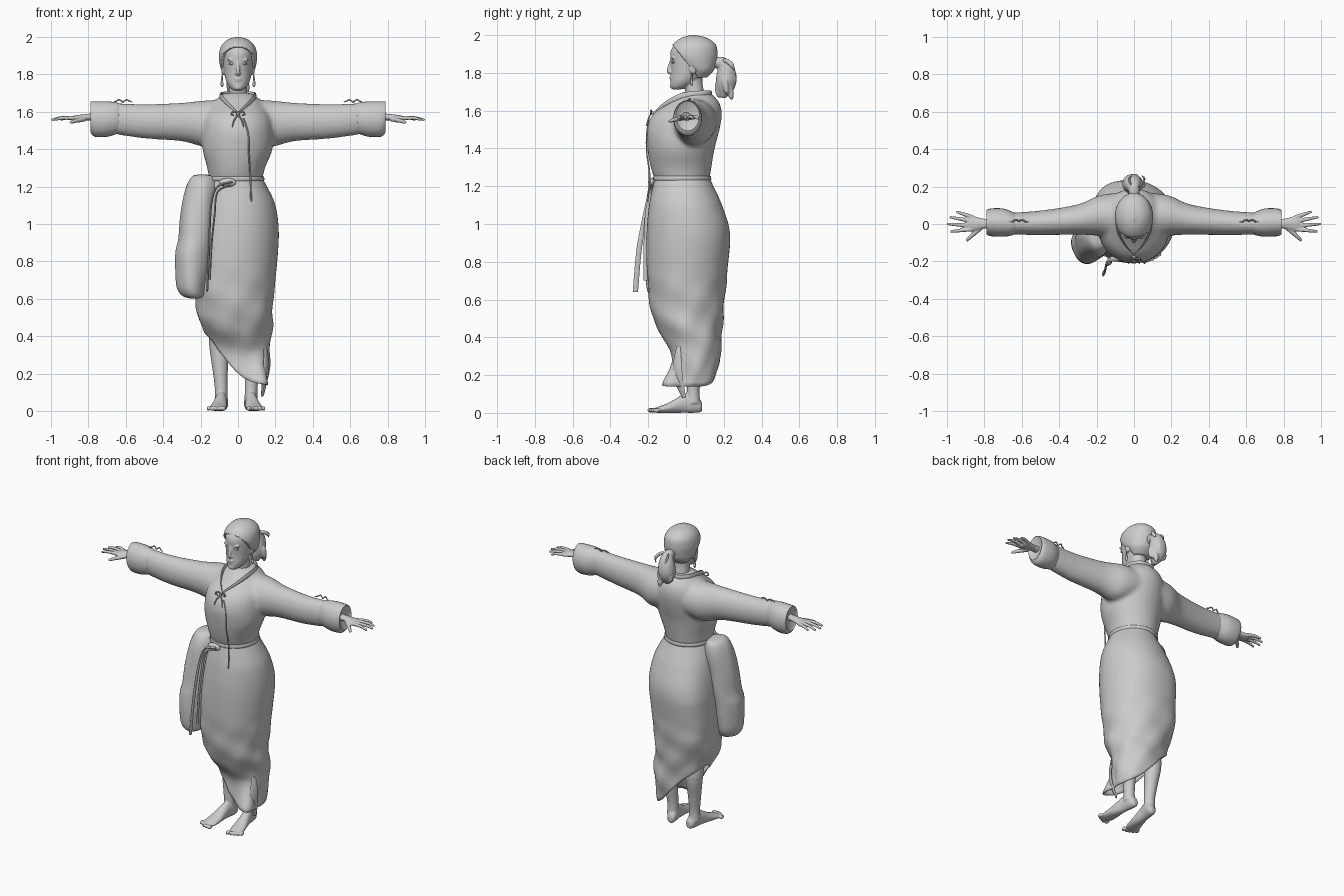
import bpy, bmesh, math
from mathutils import Vector, Matrix

clay = bpy.data.materials.new("plain_grey")
clay.diffuse_color = (0.6, 0.6, 0.6, 1)


def refine(rows, k=4):
    """Catmull-Rom subdivision of a list of number tuples."""
    out = []
    for i in range(len(rows) - 1):
        p = [rows[max(i - 1, 0)], rows[i], rows[i + 1], rows[min(i + 2, len(rows) - 1)]]
        for j in range(k):
            t = j / k
            out.append(tuple(0.5 * (2 * b + (c - a) * t + (2 * a - 5 * b + 4 * c - d) * t * t
                             + (3 * b - a - 3 * c + d) * t ** 3) for a, b, c, d in zip(*p)))
    return out + [tuple(rows[-1])]


def loft(bm, rings, cap=True):
    vs = [[bm.verts.new(p) for p in r] for r in rings]
    n = len(vs[0])
    for a, b in zip(vs, vs[1:]):
        for i in range(n):
            bm.faces.new((a[i], a[(i + 1) % n], b[(i + 1) % n], b[i]))
    if cap:
        bm.faces.new(vs[0])
        bm.faces.new(vs[-1])


def bands(bm, rows, axis="z", sx=1, ox=0.0, shear=0.0, n=28, k=4):
    """Loft ellipses given as (t, a0, a1, b0, b1) along an axis."""
    rings = []
    for t, a0, a1, b0, b1 in refine(rows, k):
        ring = []
        for i in range(n):
            th = 2 * math.pi * i / n
            a = (a0 + a1) / 2 + (a1 - a0) / 2 * math.cos(th)
            b = (b0 + b1) / 2 + (b1 - b0) / 2 * math.sin(th)
            x, y, z = {"z": (a, b, t), "x": (t, a, b), "y": (a - shear * t, t, b)}[axis]
            ring.append((sx * (x + ox), y, z))
        rings.append(ring)
    loft(bm, rings)


def tube(bm, pts, n=10, k=4, flat=1.0, side=(0, 0, 1)):
    """Round or flattened tube through (x, y, z, radius) points."""
    pts = refine(pts, k)
    rings = []
    for i, p in enumerate(pts):
        c = Vector(p[:3])
        d = Vector(pts[min(i + 1, len(pts) - 1)][:3]) - Vector(pts[max(i - 1, 0)][:3])
        u = d.cross(Vector(side)).normalized()
        v = d.cross(u).normalized()
        rings.append([c + p[3] * (u * math.cos(6.28319 * j / n) * flat + v * math.sin(6.28319 * j / n))
                      for j in range(n)])
    loft(bm, rings)


def ball(bm, c, r, rot=0.0):
    m = Matrix.Translation(c) @ Matrix.Rotation(rot, 4, "X") @ Matrix.Diagonal((*r, 1))
    bmesh.ops.create_uvsphere(bm, u_segments=16, v_segments=10, radius=1, matrix=m)


def make(name, bm, voxel=0, relax=0, thick=0):
    bmesh.ops.recalc_face_normals(bm, faces=bm.faces)
    me = bpy.data.meshes.new(name)
    bm.to_mesh(me)
    bm.free()
    me.materials.append(clay)
    ob = bpy.data.objects.new(name, me)
    bpy.context.collection.objects.link(ob)
    bpy.ops.object.select_all(action="DESELECT")
    ob.select_set(True)
    bpy.context.view_layer.objects.active = ob
    bpy.ops.object.shade_smooth_by_angle(angle=math.radians(50))
    if thick:
        ob.modifiers.new("thickness", "SOLIDIFY").thickness = thick
    if voxel:
        m = ob.modifiers.new("merge", "REMESH")
        m.mode, m.voxel_size, m.use_smooth_shade = "VOXEL", voxel, True
    if relax:
        m = ob.modifiers.new("relax", "SMOOTH")
        m.iterations, m.factor = relax, 0.5


new = bmesh.new
F = (0, 1, 0)

# Blouse: torso and sleeves merged into one soft surface
bm = new()
bands(bm, [(1.235, -.155, .13, -.165, .125), (1.3, -.165, .145, -.187, .135), (1.4, -.19, .185, -.205, .152),
           (1.5, -.19, .19, -.21, .178), (1.58, -.18, .18, -.175, .19), (1.64, -.14, .14, -.1, .178),
           (1.68, -.1, .1, -.05, .145), (1.7, -.07, .07, -.015, .12)])
for s in (1, -1):
    bands(bm, [(.04, -.09, .17, 1.44, 1.665), (.18, -.065, .155, 1.415, 1.66), (.3, -.057, .105, 1.442, 1.648),
               (.5, -.06, .072, 1.457, 1.64), (.66, -.055, .06, 1.48, 1.647)], "x", s)
make("blouse", bm, .011, 8)

# Turned-back cuffs, closing in around the wrist
for s, side in ((1, "left"), (-1, "right")):
    bm = new()
    bands(bm, [(.63, -.05, .055, 1.485, 1.642), (.65, -.06, .065, 1.48, 1.65), (.7, -.068, .083, 1.466, 1.655),
               (.765, -.065, .083, 1.466, 1.655), (.788, -.056, .073, 1.49, 1.653), (.784, -.05, .066, 1.5, 1.645),
               (.77, -.028, .03, 1.545, 1.6)], "x", s, k=3)
    make(side + "_cuff", bm)
    # Small lace bow on the sleeve
    bm = new()
    for e in (-1, 1):
        tube(bm, [(s * .615, .015, 1.65, .004), (s * (.615 + e * .018), .022, 1.664, .004),
                  (s * (.615 + e * .035), .012, 1.657, .004), (s * (.615 + e * .05), .01, 1.652, .003)], 6)
    make(side + "_sleeve_lace", bm)
    # Hand: forearm, palm and splayed fingers
    bm = new()
    bands(bm, [(.66, -.035, .035, 1.54, 1.6), (.77, -.025, .025, 1.552, 1.592), (.81, -.027, .03, 1.553, 1.588),
               (.86, -.038, .043, 1.548, 1.582), (.888, -.035, .04, 1.552, 1.576)], "x", s, n=16)
    for y0, x1, y1 in ((.036, .95, .066), (.014, .985, .037), (-.01, .998, 0), (-.028, .982, -.04)):
        tube(bm, [(s * .86, y0, 1.565, .0115), (s * (.4 * .86 + .6 * x1), .4 * y0 + .6 * y1, 1.567, .01),
                  (s * x1, y1, 1.556, .0065)], 8)
    tube(bm, [(s * .82, -.02, 1.562, .015), (s * .865, -.06, 1.552, .012), (s * .895, -.09, 1.542, .008)], 8)
    make(side + "_hand", bm, .0045, 2)

# Skirt: closed around the hips, with a slanting hem, drape folds and a kicked-out corner
table = refine([(1.255, -.13, .125, -.162, .12), (1.2, -.16, .155, -.175, .145), (1.1, -.19, .2, -.195, .19),
                (.95, -.21, .218, -.207, .23), (.75, -.22, .205, -.205, .215), (.55, -.22, .185, -.185, .2),
                (.45, -.195, .182, -.155, .19), (.3, -.14, .172, -.075, .182), (.06, -.1, .15, -.085, .14)], 8)


def bump(th, centre, width):
    turn = (th - centre + math.pi) % (2 * math.pi) - math.pi
    return math.exp(-(turn / width) ** 2)


def skirt_point(th, z):
    for p, q in zip(table, table[1:]):
        if p[0] >= z >= q[0]:
            f = (p[0] - z) / (p[0] - q[0])
            _, x0, x1, y0, y1 = [a + (b - a) * f for a, b in zip(p, q)]
            break
    fold = max(0, min(1, (.8 - z) / .35))
    r = 1 + .025 * fold * math.sin(3 * th + 32 * z) + .018 * fold * math.sin(7 * th - 22 * z)
    r += .62 * bump(th, -1.0, .36) * max(0, min(1, (.32 - z) / .17))
    hips = max(0, min(1, (1.2 - z) / .3, (z - .45) / .2))
    r += hips * (.15 * bump(th, 2.36, .5) + .07 * bump(th, -2.36, .5))
    return ((x0 + x1) / 2 + r * (x1 - x0) / 2 * math.cos(th), (y0 + y1) / 2 + r * (y1 - y0) / 2 * math.sin(th), z)


bm = new()
rings = []
for j in range(49):
    ring = []
    for i in range(80):
        th = 2 * math.pi * i / 80
        c = math.cos(th + .2)
        hem = .21 - .15 * c + .08 * c * c
        ring.append(skirt_point(th, 1.255 + (hem - 1.255) * j / 48))
    rings.append(ring)
loft(bm, rings, cap=False)
make("skirt", bm, thick=.006)

# Loose strip of the skirt hanging over the left shin
bm = new()
tube(bm, [(.145, -.04, .35, .012), (.15, -.045, .27, .025), (.145, -.04, .18, .028), (.13, -.01, .08, .012)],
     12, 4, .3, (.6, 1, 0))
make("skirt_loose_strip", bm)

# Waistband, knot and hanging sash ends
bm = new()
rings = []
for z, g in ((1.23, .0), (1.235, .004), (1.25, .003), (1.255, .0)):
    rings.append([(-.01 + (.147 + g) * math.cos(a), -.02 + (.15 + g) * math.sin(a), z)
                  for a in (2 * math.pi * i / 48 for i in range(48))])
loft(bm, rings)
make("waistband", bm)
bm = new()
ball(bm, (-.055, -.176, 1.222), (.045, .016, .024))
make("sash_knot", bm)
bm = new()
tube(bm, [(-.03, -.185, 1.225, .016), (-.11, -.185, 1.2, .014), (-.14, -.2, 1.12, .012), (-.15, -.225, 1.0, .013),
          (-.155, -.25, .85, .014), (-.165, -.268, .64, .014)], 8, 5, .4, F)
tube(bm, [(-.04, -.18, 1.21, .014), (-.11, -.185, 1.17, .012), (-.125, -.205, 1.05, .012),
          (-.14, -.212, .9, .012), (-.15, -.215, .7, .01)], 8, 5, .4, F)
make("sash_ends", bm)

# Long gathered bundle of cloth hung on the right hip
bm = new()
bands(bm, [(1.265, -.21, -.175, -.08, -.03), (1.25, -.25, -.13, -.13, .02), (1.18, -.282, -.11, -.165, .035),
           (1.05, -.307, -.125, -.185, .025), (.92, -.318, -.14, -.2, .015), (.85, -.333, -.15, -.21, .005),
           (.75, -.333, -.16, -.212, -.005), (.66, -.325, -.175, -.205, -.02), (.615, -.295, -.185, -.185, -.05),
           (.602, -.255, -.215, -.15, -.1)], n=36)
for v in bm.verts:  # gentle gathers
    a = math.atan2(v.co.y + .09, v.co.x + .23)
    w = 1 + .025 * math.sin(5 * a + 6 * v.co.z)
    v.co.x, v.co.y = -.23 + (v.co.x + .23) * w, -.09 + (v.co.y + .09) * w
make("hip_bundle", bm)

# Legs and bare feet
for s, side, ox in ((1, "left", .07), (-1, "right", .09)):
    bm = new()
    bands(bm, [(.086, -.016, .016, .012, .05), (.075, -.027, .027, .003, .07), (.045, -.032, .032, 0, .095),
               (0, -.031, .031, 0, .105), (-.05, -.037, .037, 0, .078), (-.1, -.044, .044, 0, .05),
               (-.15, -.044, .044, 0, .032), (-.165, -.035, .035, .003, .025)], "y", s, ox, .13, 20, 3)
    tube(bm, [(s * ox, .04, .05, .036), (s * ox, .038, .12, .034), (s * (ox + .005), .045, .22, .041),
              (s * (ox + .01), .055, .36, .055), (s * (ox + .01), .03, .5, .06), (s * (ox + .01), .01, .75, .08)],
         16, 4, 1, F)
    for i, y in enumerate((-.186, -.185, -.178, -.168, -.155)):
        w = .0135 if i == 0 else .0085
        ball(bm, (s * (ox - .012 + .019 * i + (.004 if i else 0)), y, .014), (w, .02, .013))
    make(side + "_leg_and_foot", bm, .0055, 2)

# Head with jaw, nose, brow, lips and neck merged
bm = new()
bands(bm, [(1.712, -.022, .022, -.07, -.03), (1.728, -.042, .042, -.081, .02), (1.76, -.062, .062, -.082, .07),
           (1.81, -.075, .075, -.079, .12), (1.87, -.082, .082, -.083, .145), (1.92, -.084, .084, -.08, .15),
           (1.965, -.066, .066, -.045, .125), (1.988, -.03, .03, 0, .08)])
tube(bm, [(0, .06, 1.6, .07), (0, .05, 1.67, .053), (0, .04, 1.74, .048), (0, .04, 1.8, .05)], 18, 4, 1, F)
tube(bm, [(0, -.075, 1.872, .008), (0, -.084, 1.845, .009), (0, -.093, 1.812, .011), (0, -.082, 1.8, .01)],
     10, 3, 1, (1, 0, 0))
ball(bm, (0, -.08, 1.777), (.02, .008, .006))
ball(bm, (0, -.079, 1.767), (.017, .008, .006))
ball(bm, (0, -.073, 1.73), (.02, .012, .014))
for s in (1, -1):
    ball(bm, (s * .036, -.07, 1.878), (.024, .009, .006))
    ball(bm, (s * .01, -.084, 1.806), (.007, .008, .006))
    ball(bm, (s * .08, .035, 1.825), (.01, .02, .032), .2)
make("head", bm, .005, 3)
for s, side in ((1, "left"), (-1, "right")):
    bm = new()
    ball(bm, (s * .033, -.066, 1.857), (.016, .012, .007))
    make(side + "_eye", bm)
    bm = new()
    tube(bm, [(s * .084, .03, 1.795, .003), (s * .086, .03, 1.77, .005), (s * .085, .03, 1.745, .008),
              (s * .084, .03, 1.732, .003)], 8, 4, 1, F)
    make(side + "_earring", bm)

# Swept-back hair, sinking into the head below a smooth hairline
bm = new()
bands(bm, [(1.775, -.055, .055, .03, .11), (1.81, -.083, .083, 0, .145), (1.85, -.097, .097, -.06, .16),
           (1.9, -.102, .102, -.088, .167), (1.95, -.09, .09, -.07, .157), (1.985, -.055, .055, -.025, .112),
           (2.0, -.008, .008, .025, .05)], n=88, k=10)
for v in bm.verts:
    d = .03 - (v.co.z - 1.82) * .8 - v.co.y
    t = max(0, min(1, d / .014))
    w = 1 - .24 * t * t * (3 - 2 * t)
    v.co.x, v.co.y = v.co.x * w, .05 + (v.co.y - .05) * w
make("hair", bm)

# Ponytail with a tie and loose curls
bm = new()
tube(bm, [(.0, .14, 1.85, .028), (.0, .185, 1.855, .032), (-.005, .21, 1.82, .047), (-.008, .213, 1.76, .055),
          (-.005, .205, 1.71, .042), (0, .195, 1.668, .012)], 16, 4, 1, (1, 0, 0))
for x, y, z in ((.045, .21, 1.73), (-.045, .225, 1.74), (.01, .25, 1.78), (-.01, .17, 1.71), (.025, .235, 1.7)):
    ball(bm, (x, y, z), (.017, .017, .045), .15)
make("ponytail", bm, .007, 1)
bm = new()
for s in (1, -1):
    tube(bm, [(.01, .19, 1.855, .01), (.01 + s * .025, .21, 1.865, .012), (.015 + s * .04, .24, 1.845, .012),
              (.015 + s * .03, .255, 1.82, .006)], 8, 4, .5)
make("hair_tie", bm)

# Collar running from the throat round the nape, and its lacing
for s, side in ((1, "left"), (-1, "right")):
    bm = new()
    tube(bm, [(0, -.165, 1.593, .005), (s * .05, -.108, 1.638, .01), (s * .088, -.025, 1.677, .016),
              (s * .085, .07, 1.688, .018), (s * .045, .122, 1.692, .016), (0, .132, 1.692, .014)], 10, 5, .4)
    make(side + "_collar", bm)
bm = new()
ball(bm, (0, -.178, 1.588), (.011, .009, .009))
for s in (1, -1):
    tube(bm, [(0, -.18, 1.59, .004), (s * .022, -.185, 1.602, .005), (s * .036, -.187, 1.588, .005),
              (s * .02, -.185, 1.58, .003)], 6)
    tube(bm, [(0, -.185, 1.585, .004), (s * .02, -.2, 1.555, .004), (s * .03, -.21, 1.52, .003)], 6, 4, 1, F)
tube(bm, [(.03, -.195, 1.565, .003), (.055, -.208, 1.48, .004), (.058, -.208, 1.38, .004), (.065, -.194, 1.28, .005),
          (.068, -.195, 1.2, .005), (.07, -.203, 1.12, .004)], 6, 4, 1, F)
make("neck_lacing", bm)
